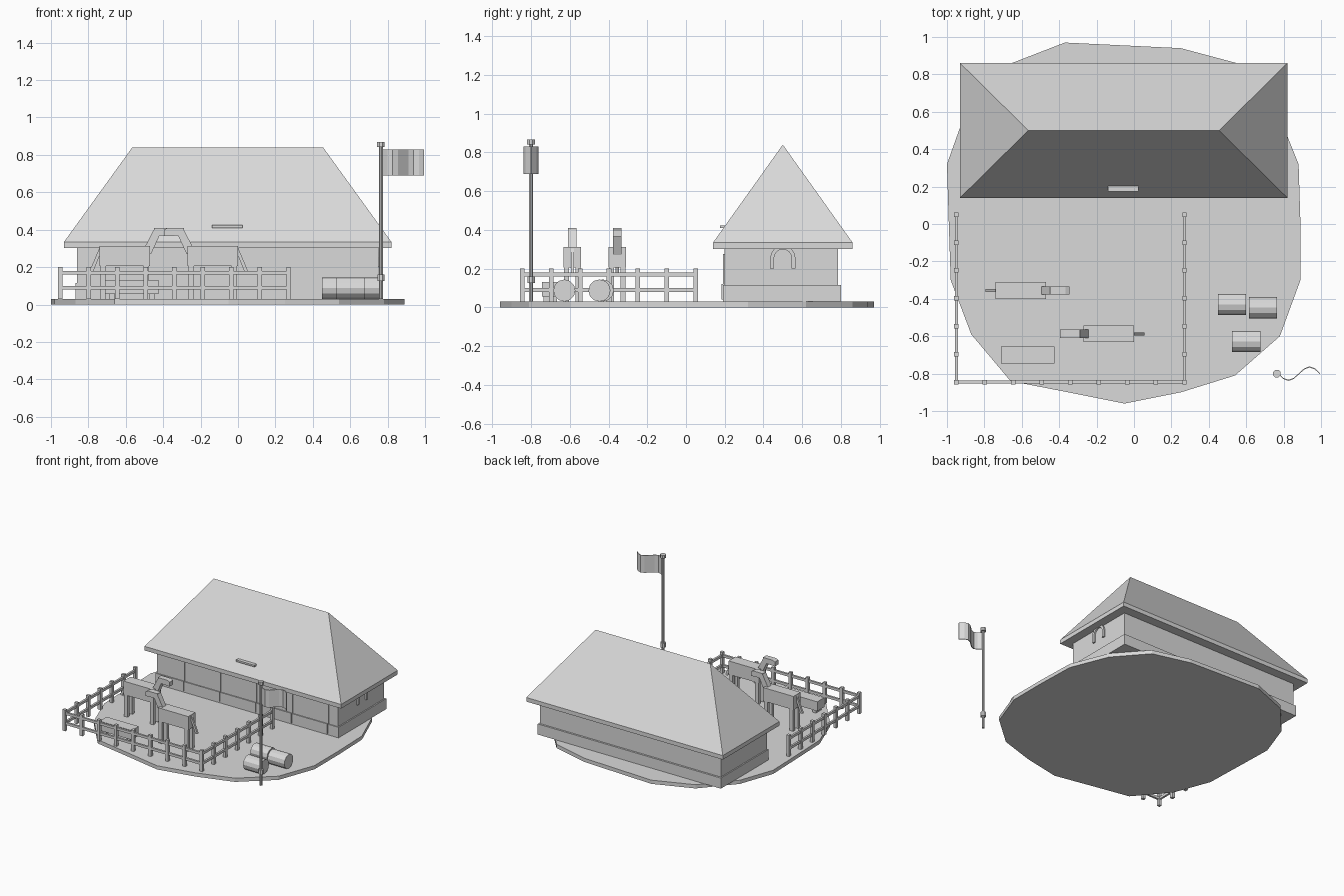
import bpy, bmesh, math
from mathutils import Vector

if "Cube" in bpy.data.objects:
    bpy.data.objects.remove(bpy.data.objects["Cube"])

grey = bpy.data.materials.new("light grey")
grey.diffuse_color = (0.7, 0.7, 0.7, 1)
grey.use_nodes = True
grey.node_tree.nodes["Principled BSDF"].inputs["Base Color"].default_value = grey.diffuse_color


def finish(name, bm):
    bmesh.ops.recalc_face_normals(bm, faces=bm.faces)
    me = bpy.data.meshes.new(name)
    bm.to_mesh(me)
    bm.free()
    me.materials.append(grey)
    ob = bpy.data.objects.new(name, me)
    bpy.context.collection.objects.link(ob)
    return ob


def add_box(bm, x0, x1, y0, y1, z0, z1):
    vs = bmesh.ops.create_cube(bm, size=1)["verts"]
    for v in vs:
        v.co = Vector(((x0 + x1) / 2 + v.co.x * (x1 - x0),
                       (y0 + y1) / 2 + v.co.y * (y1 - y0),
                       (z0 + z1) / 2 + v.co.z * (z1 - z0)))


def boxes(name, *dims):
    bm = bmesh.new()
    for d in dims:
        add_box(bm, *d)
    return finish(name, bm)


def add_prism(bm, pts, offset):
    # closed outline pushed along an offset vector
    f = bm.faces.new([bm.verts.new(p) for p in pts])
    r = bmesh.ops.extrude_face_region(bm, geom=[f])
    new = [g for g in r["geom"] if isinstance(g, bmesh.types.BMVert)]
    bmesh.ops.translate(bm, verts=new, vec=offset)


def prism(name, pts, offset):
    bm = bmesh.new()
    add_prism(bm, pts, offset)
    return finish(name, bm)


# Ground slab with an irregular round outline
outline = [(-.05, -.96), (.25, -.90), (.54, -.81), (.78, -.60), (.89, -.30), (.89, 0),
           (.88, .32), (.76, .62), (.55, .86), (.25, .94), (-.06, .955), (-.37, .97),
           (-.68, .85), (-.90, .60), (-1.0, .32), (-.99, 0), (-.98, -.30),
           (-.87, -.59), (-.66, -.84), (-.35, -.90)]
prism("ground", [(x, y, 0) for x, y in outline], (0, 0, .03))

# Stable walls and plinth
boxes("stable_walls", (-.86, .75, .20, .785, .03, .31))
boxes("stable_plinth", (-.87, .76, .192, .80, .03, .115))

# Five stable doors: upper opening panel and lower half door
for i in range(5):
    x = -.70 + i * .32
    boxes(f"stable_door_{i + 1}", (x - .09, x + .09, .192, .21, .11, .275),
          (x - .085, x + .085, .184, .20, .04, .12))

# Hipped roof on a flat eave slab
bm = bmesh.new()
rect = [(-.93, .14), (.82, .14), (.82, .86), (-.93, .86)]
lo = [bm.verts.new((x, y, .302)) for x, y in rect]
hi = [bm.verts.new((x, y, .335)) for x, y in rect]
l, r = bm.verts.new((-.565, .5, .84)), bm.verts.new((.455, .5, .84))
bm.faces.new(lo)
for i in range(4):
    j = (i + 1) % 4
    bm.faces.new((lo[i], lo[j], hi[j], hi[i]))
bm.faces.new((hi[0], hi[1], r, l))
bm.faces.new((hi[1], hi[2], r))
bm.faces.new((hi[2], hi[3], l, r))
bm.faces.new((hi[3], hi[0], l))
finish("roof", bm)
boxes("roof_sign", (-.14, .025, .175, .215, .41, .424))

# Horseshoe on the right wall
arc = [math.pi * k / 8 for k in range(9)]
shoe = [(.75, .565, .20)]
shoe += [(.75, .5 + .065 * math.cos(a), .255 + .065 * math.sin(a)) for a in arc]
shoe += [(.75, .435, .20), (.75, .455, .20)]
shoe += [(.75, .5 - .045 * math.cos(a), .255 + .045 * math.sin(a)) for a in arc]
shoe += [(.75, .545, .20)]
prism("horseshoe", shoe, (.012, 0, 0))


# Paddock fence on three sides
def fence(name, a, b, n):
    a, b = Vector(a), Vector(b)
    bm = bmesh.new()
    for i in range(n + 1):
        p = a.lerp(b, i / n)
        add_box(bm, p.x - .012, p.x + .012, p.y - .012, p.y + .012, .03, .20)
    for z in (.09, .17):
        add_box(bm, a.x - .008, b.x + .008, a.y - .008, b.y + .008, z - .01, z + .01)
    finish(name, bm)


fence("left_fence", (-.95, -.845), (-.95, .05), 6)
fence("front_fence", (-.95, -.845), (.27, -.845), 8)
fence("right_fence", (.27, -.845), (.27, .05), 6)


# Horses: d is the facing direction along x
def horse(name, cx, cy, d):
    def side(pts, w):
        add_prism(bm, [(cx + d * x, cy - w, z) for x, z in pts], (0, 2 * w, 0))
    bm = bmesh.new()
    side([(-.135, .205), (.135, .205), (.135, .313), (-.135, .313)], .045)
    side([(.095, .285), (.14, .27), (.195, .39), (.16, .41)], .022)      # neck
    side([(.155, .37), (.26, .365), (.26, .40), (.24, .41), (.155, .41)], .022)  # head
    side([(-.135, .305), (-.19, .175), (-.172, .17), (-.135, .26)], .008)  # tail
    for sx in (-.115, .115):
        for sy in (-.03, .03):
            add_box(bm, cx + sx - .015, cx + sx + .015,
                    cy + sy - .013, cy + sy + .013, .03, .21)
    finish(name, bm)


horse("horse_back", -.605, -.355, 1)
horse("horse_front", -.135, -.587, -1)

# Water trough on short legs
boxes("trough", (-.71, -.425, -.745, -.655, .055, .13),
      (-.69, -.66, -.735, -.665, .03, .06), (-.475, -.445, -.735, -.665, .03, .06))

# Round hay bales lying along x
for i, (x, y) in enumerate([(.45, -.43), (.615, -.447), (.525, -.628)]):
    ring = [(x, y + .057 * math.cos(math.tau * k / 12),
             .087 + .057 * math.sin(math.tau * k / 12)) for k in range(12)]
    prism(f"hay_bale_{i + 1}", ring, (.15, 0, 0))


# Flagpole with collar and cap
def post(name, radius, z0, z1):
    ring = [(.764 + radius * math.cos(math.tau * (k + .5) / 8),
             -.80 + radius * math.sin(math.tau * (k + .5) / 8), z0) for k in range(8)]
    prism(name, ring, (0, 0, z1 - z0))


post("flagpole", .011, .03, .85)
post("pole_collar", .021, .125, .16)
post("pole_cap", .022, .842, .868)

# Waving flag
wave = [(.77 + .225 * k / 8, -.80 - .036 * math.sin(math.tau * k / 8)) for k in range(9)]
strip = [(x, y - .003, .69) for x, y in wave] + [(x, y + .003, .69) for x, y in reversed(wave)]
prism("flag", strip, (0, 0, .14))
